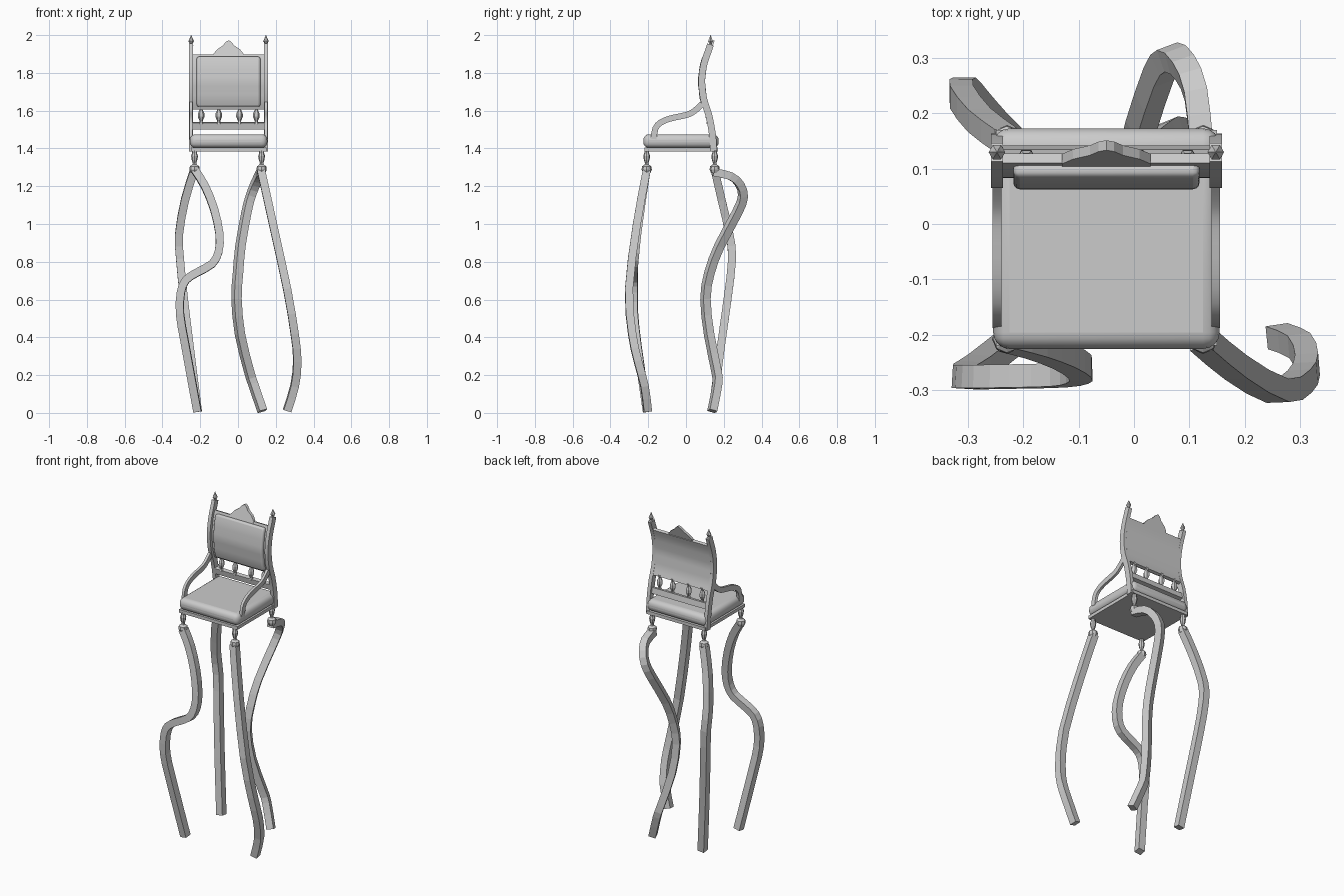
import bpy, bmesh, math
from mathutils import Vector

if "Cube" in bpy.data.objects:
    bpy.data.objects.remove(bpy.data.objects["Cube"])

CX = -0.05      # centre line of the seat and back
HALF = 0.198    # posts and arms sit this far from the centre line


def finish(name, bm, bevel=0.0, segments=3, smooth=None):
    bmesh.ops.recalc_face_normals(bm, faces=bm.faces)
    me = bpy.data.meshes.new(name)
    bm.to_mesh(me)
    bm.free()
    ob = bpy.data.objects.new(name, me)
    bpy.context.collection.objects.link(ob)
    if bevel:
        m = ob.modifiers.new("bevel", 'BEVEL')
        m.width, m.segments, m.limit_method = bevel, segments, 'ANGLE'
        m.angle_limit = math.radians(40)
    if smooth:
        bpy.context.view_layer.objects.active = ob
        ob.select_set(True)
        bpy.ops.object.shade_smooth_by_angle(angle=math.radians(smooth))
        ob.select_set(False)
    return ob


def spline(pts, steps):
    p = [Vector(q) for q in pts]
    p = [2 * p[0] - p[1]] + p + [2 * p[-1] - p[-2]]
    out = []
    for i in range(1, len(p) - 2):
        a, b, c, d = p[i - 1:i + 3]
        for s in range(steps):
            t = s / steps
            out.append(0.5 * (2 * b + (c - a) * t + (2 * a - 5 * b + 4 * c - d) * t * t
                              + (3 * b - a - 3 * c + d) * t ** 3))
    return out + [p[-2]]


def sweep(name, pts, w, d, steps=2, **kw):
    """Rectangular bar (w across x at the start, d deep) along a path."""
    path = spline(pts, steps)
    bm = bmesh.new()
    rings, u = [], Vector((1, 0, 0))
    for i, p in enumerate(path):
        t = (path[min(i + 1, len(path) - 1)] - path[max(i - 1, 0)]).normalized()
        u = (u - t * u.dot(t)).normalized()
        v = t.cross(u)
        rings.append([bm.verts.new(p + u * a * w / 2 + v * b * d / 2)
                      for a, b in ((-1, -1), (1, -1), (1, 1), (-1, 1))])
    for r, q in zip(rings, rings[1:]):
        for k in range(4):
            bm.faces.new((r[k], r[(k + 1) % 4], q[(k + 1) % 4], q[k]))
    bm.faces.new(rings[0])
    bm.faces.new(rings[-1])
    return finish(name, bm, **kw)


def lathe(name, x, y, profile, n=8):
    bm = bmesh.new()
    rings = [[bm.verts.new((x + r * math.cos(2 * math.pi * k / n),
                            y + r * math.sin(2 * math.pi * k / n), z)) for k in range(n)]
             for r, z in profile]
    for r, q in zip(rings, rings[1:]):
        for k in range(n):
            bm.faces.new((r[k], r[(k + 1) % n], q[(k + 1) % n], q[k]))
    bm.faces.new(rings[0])
    bm.faces.new(rings[-1])
    return finish(name, bm)


def box(name, lo, hi, **kw):
    bm = bmesh.new()
    bmesh.ops.create_cube(bm, size=1)
    for v in bm.verts:
        v.co = [(a + b) / 2 + c * (b - a) for a, b, c in zip(lo, hi, v.co)]
    return finish(name, bm, **kw)


# side curve of the back, as (y, z)
BACK = [(.146, 1.385), (.14, 1.475), (.12, 1.58), (.094, 1.66), (.083, 1.76),
        (.096, 1.85), (.118, 1.915), (.13, 1.95)]


def back_y(z):
    for (y0, z0), (y1, z1) in zip(BACK, BACK[1:]):
        if z <= z1:
            break
    return y0 + (y1 - y0) * (z - z0) / (z1 - z0)


def back_path(z0, z1, dy, n=6):
    return [(CX, back_y(z) + dy, z) for z in (z0 + (z1 - z0) * i / n for i in range(n + 1))]


# seat
box("seat_frame", (-.25, -.22, 1.385), (.15, .17, 1.405))
box("seat_cushion", (-.255, -.226, 1.403), (.155, .173, 1.475), bevel=.03, segments=4, smooth=40)

# back panel, padding and lower rail
sweep("back_panel", back_path(1.61, 1.895, .008), .385, .018, smooth=30)
sweep("back_padding", back_path(1.622, 1.885, -.006), .337, .03, bevel=.012, smooth=40)
sweep("back_rail", back_path(1.502, 1.537, -.005, 2), .385, .024)

# crest on top of the back
bm = bmesh.new()
outline = [(-.08, 1.885), (-.08, 1.9), (-.06, 1.925), (-.03, 1.945), (-.014, 1.965), (0, 1.972),
           (.014, 1.965), (.03, 1.945), (.06, 1.925), (.08, 1.9), (.08, 1.885)]
front = [bm.verts.new((CX + x, back_y(z) - .004, z)) for x, z in outline]
rear = [bm.verts.new((CX + x, back_y(z) + .014, z)) for x, z in outline]
n = len(outline)
bm.faces.new(front)
bm.faces.new(rear)
for i in range(n):
    bm.faces.new((front[i], front[(i + 1) % n], rear[(i + 1) % n], rear[i]))
finish("back_crest", bm)

# spindles under the back panel
for x in (-.195, -.102, .008, .097):
    lathe("back_spindle", x, .118,
          [(.012, 1.53), (.008, 1.545), (.018, 1.568), (.017, 1.585), (.008, 1.605), (.012, 1.62)], 6)

# posts, finials and arms on both sides
ARM = [(.085, 1.635), (.055, 1.607), (.02, 1.583), (-.03, 1.57), (-.085, 1.558), (-.135, 1.537),
       (-.162, 1.505), (-.172, 1.45)]
for s in (-1, 1):
    x = CX + s * HALF
    sweep("back_post", [(x, y, z) for y, z in BACK], .022, .036, smooth=30)
    lathe("post_finial", x, .13,
          [(.012, 1.945), (.007, 1.955), (.015, 1.968), (.009, 1.98), (.001, 2.0)], 6)
    sweep("arm", [(x, y, z) for y, z in ARM], .016, .032, smooth=30)

# turned blocks between seat and legs
for x in (-.23, .125):
    for y in (-.208, .152):
        lathe("leg_turning", x, y,
              [(.013, 1.39), (.013, 1.375), (.018, 1.36), (.015, 1.34), (.009, 1.322),
               (.011, 1.315), (.025, 1.305), (.027, 1.288), (.02, 1.27)])

# four differently bent legs
LEGS = {
    "front_left_leg": [
        (-.228, -.208, 1.285), (-.175, -.222, 1.2), (-.127, -.24, 1.08), (-.098, -.258, .947),
        (-.103, -.268, .852), (-.138, -.274, .788), (-.217, -.276, .743), (-.275, -.277, .704),
        (-.302, -.277, .64), (-.307, -.275, .524), (-.28, -.258, .365), (-.215, -.207, .008)],
    "front_right_leg": [
        (.122, -.208, 1.285), (.185, -.26, 1.0), (.26, -.302, .656), (.3, -.285, .418),
        (.314, -.255, .275), (.3, -.22, .143), (.26, -.203, .012)],
    "back_right_leg": [
        (.122, .145, 1.275), (.112, .235, 1.254), (.092, .283, 1.212), (.067, .302, 1.148),
        (.045, .272, 1.063), (.013, .177, .884), (0, .124, .741), (-.008, .103, .603),
        (.01, .122, .418), (.058, .161, .222), (.08, .166, .153), (.129, .139, .01)],
    "back_left_leg": [
        (-.232, .152, 1.285), (-.28, .188, 1.13), (-.312, .23, .947), (-.307, .244, .815),
        (-.286, .22, .603), (-.254, .183, .339), (-.212, .14, .008)],
}
for name, pts in LEGS.items():
    sweep(name, pts, .042, .042, steps=2)
